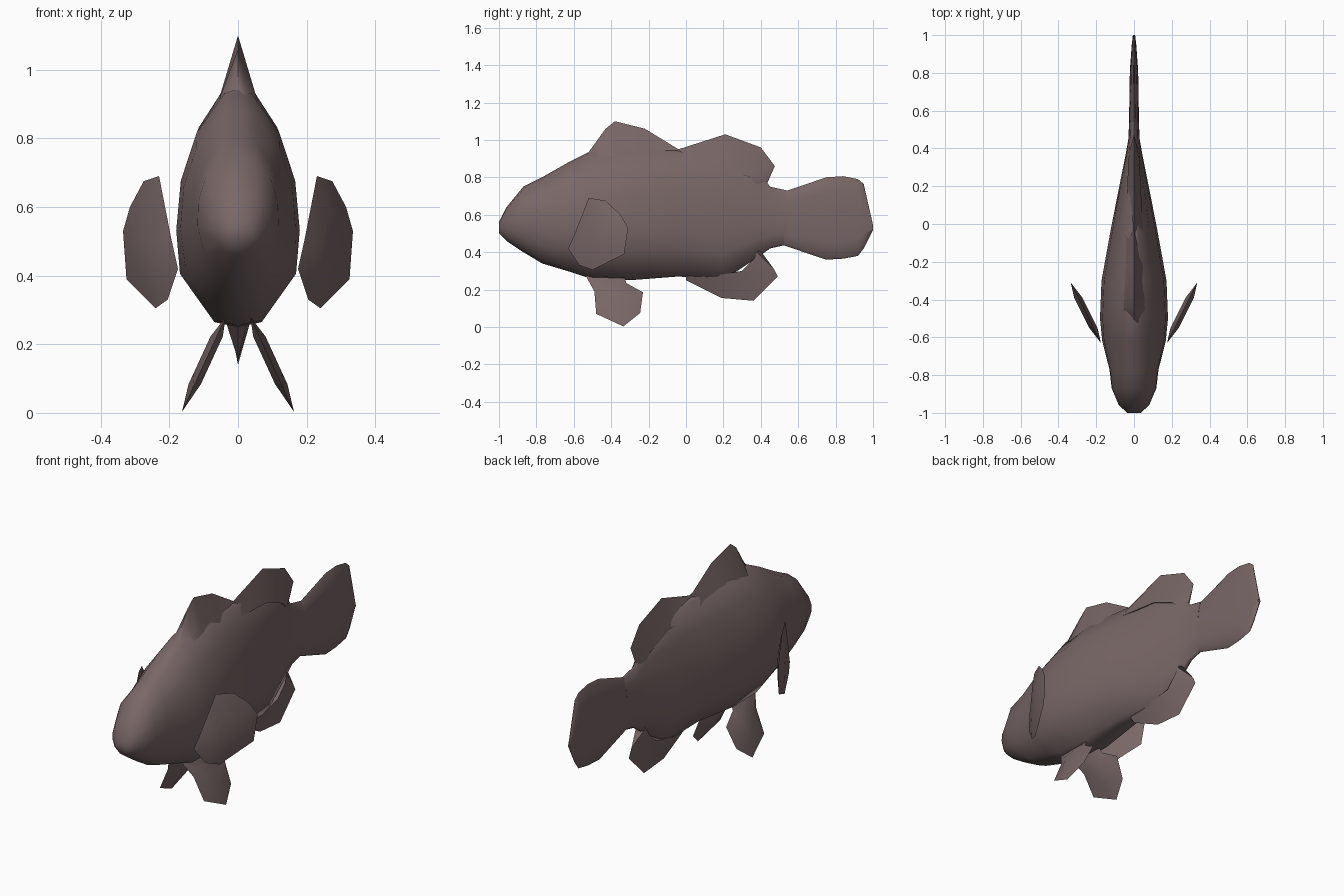
import bpy, bmesh, math

cube = bpy.data.objects.get("Cube")
if cube:
    bpy.data.objects.remove(cube)

skin = bpy.data.materials.new("dusky_brown")
skin.use_nodes = True
COLOUR = (0.19, 0.135, 0.135, 1)
skin.diffuse_color = COLOUR
skin.node_tree.nodes["Principled BSDF"].inputs["Base Color"].default_value = COLOUR


def finish(name, bm, angle=60):
    bmesh.ops.recalc_face_normals(bm, faces=bm.faces)
    mesh = bpy.data.meshes.new(name)
    bm.to_mesh(mesh)
    bm.free()
    mesh.materials.append(skin)
    ob = bpy.data.objects.new(name, mesh)
    bpy.context.collection.objects.link(ob)
    bpy.ops.object.select_all(action="DESELECT")
    ob.select_set(True)
    bpy.context.view_layer.objects.active = ob
    bpy.ops.object.shade_smooth_by_angle(angle=math.radians(angle))
    return ob


def skin_rings(bm, rings):
    for a, b in zip(rings, rings[1:]):
        n = len(a)
        for i in range(n):
            j = (i + 1) % n
            bm.faces.new((a[i], a[j], b[j], b[i]))


# Half cross-sections as (width fraction, height fraction), from top to bottom
KEEL = [(0, 1), (.2, .98), (.66, .81), (.92, .61), (1, .4), (.95, .22), (.4, .02), (0, 0)]
ROUND = [(0, 1), (.45, .96), (.8, .82), (.98, .62), (1, .42), (.85, .2), (.45, .04), (0, 0)]


def loft(name, stations):
    """Stations are (y, bottom, top, half width, roundness)."""
    bm = bmesh.new()
    rings = []
    for y, zb, zt, w, r in stations:
        half = [(w * (k[0] + (o[0] - k[0]) * r), zb + (zt - zb) * (k[1] + (o[1] - k[1]) * r))
                for k, o in zip(KEEL, ROUND)]
        outline = half + [(-x, z) for x, z in half[-2:0:-1]]
        rings.append([bm.verts.new((x, y, z)) for x, z in outline])
    skin_rings(bm, rings)
    bm.faces.new(rings[0])
    bm.faces.new(rings[-1])
    return finish(name, bm)


def wedge_fin(name, rows):
    """Rows are (root y, root z, root half width, tip y, tip z)."""
    bm = bmesh.new()
    rings = [[bm.verts.new(p) for p in ((w, ry, rz), (0, ty, tz), (-w, ry, rz))]
             for ry, rz, w, ty, tz in rows]
    skin_rings(bm, rings)
    bm.faces.new(rings[0])
    bm.faces.new(rings[-1])
    return finish(name, bm)


def lens_fin(name, outline, place, thick, side):
    """Flat outline in (y, z) leaned outwards by place, bulging in the middle."""
    bm = bmesh.new()
    cy = sum(p[0] for p in outline) / len(outline)
    cz = sum(p[1] for p in outline) / len(outline)

    def ring(scale, off):
        pts = [(cy + (y - cy) * scale, cz + (z - cz) * scale) for y, z in outline]
        return [bm.verts.new((side * (place(y, z) + off), y, z)) for y, z in pts]

    outer, mid = ring(.5, thick), ring(1, 0)
    inner = ring(.5, -thick)
    skin_rings(bm, [outer, mid, inner])
    for cap in (outer, inner):
        bm.faces.new(cap)
    return finish(name, bm)


# Body
loft("body", [
    (-1.0, .5, .56, .035, 1), (-.96, .46, .64, .08, 1), (-.87, .4, .75, .118, 1),
    (-.77, .34, .8, .13, .8), (-.62, .295, .885, .168, .4), (-.5, .255, .945, .18, .1),
    (-.3, .25, .97, .172, 0), (-.04, .27, .945, .125, 0), (.2, .25, .92, .078, 0),
    (.38, .37, .84, .042, 0), (.45, .42, .75, .03, .3), (.54, .44, .73, .026, .5)])

# Tail fin
loft("tail_fin", [
    (.52, .437, .722, .026, .5), (.75, .36, .8, .024, 0), (.84, .365, .806, .02, 0),
    (.92, .38, .79, .014, 0), (.95, .42, .765, .012, 0), (1.0, .52, .545, .006, 0)])

# Dorsal fin, spiny front and soft rear lobes
wedge_fin("dorsal_fin", [
    (-.56, .88, .03, -.5, .95), (-.46, .9, .06, -.43, 1.06), (-.38, .9, .06, -.38, 1.1),
    (-.22, .88, .06, -.22, 1.06), (-.04, .88, .05, -.04, .95), (.2, .86, .035, .21, 1.03),
    (.34, .8, .03, .4, .96), (.38, .76, .025, .475, .86), (.4, .72, .02, .435, .77)])

# Anal fin
wedge_fin("anal_fin", [
    (0, .28, .03, 0, .25), (.19, .28, .04, .19, .155), (.3, .3, .03, .36, .14),
    (.36, .36, .03, .49, .27), (.38, .4, .025, .47, .31), (.39, .42, .02, .39, .36)])

# Paired pectoral and pelvic fins
PECTORAL = [(-.63, .42), (-.59, .51), (-.52, .69), (-.43, .675), (-.35, .6),
            (-.31, .53), (-.33, .39), (-.5, .305), (-.57, .33)]
PELVIC = [(-.54, .28), (-.49, .19), (-.48, .07), (-.335, .003), (-.245, .075),
          (-.23, .185), (-.32, .235), (-.33, .28)]
for label, side in (("left", 1), ("right", -1)):
    lens_fin(label + "_pectoral_fin", PECTORAL,
             lambda y, z: .175 + (y + .63) * .5, .022, side)
    lens_fin(label + "_pelvic_fin", PELVIC,
             lambda y, z: .045 + (.26 - z) * .46, .018, side)
